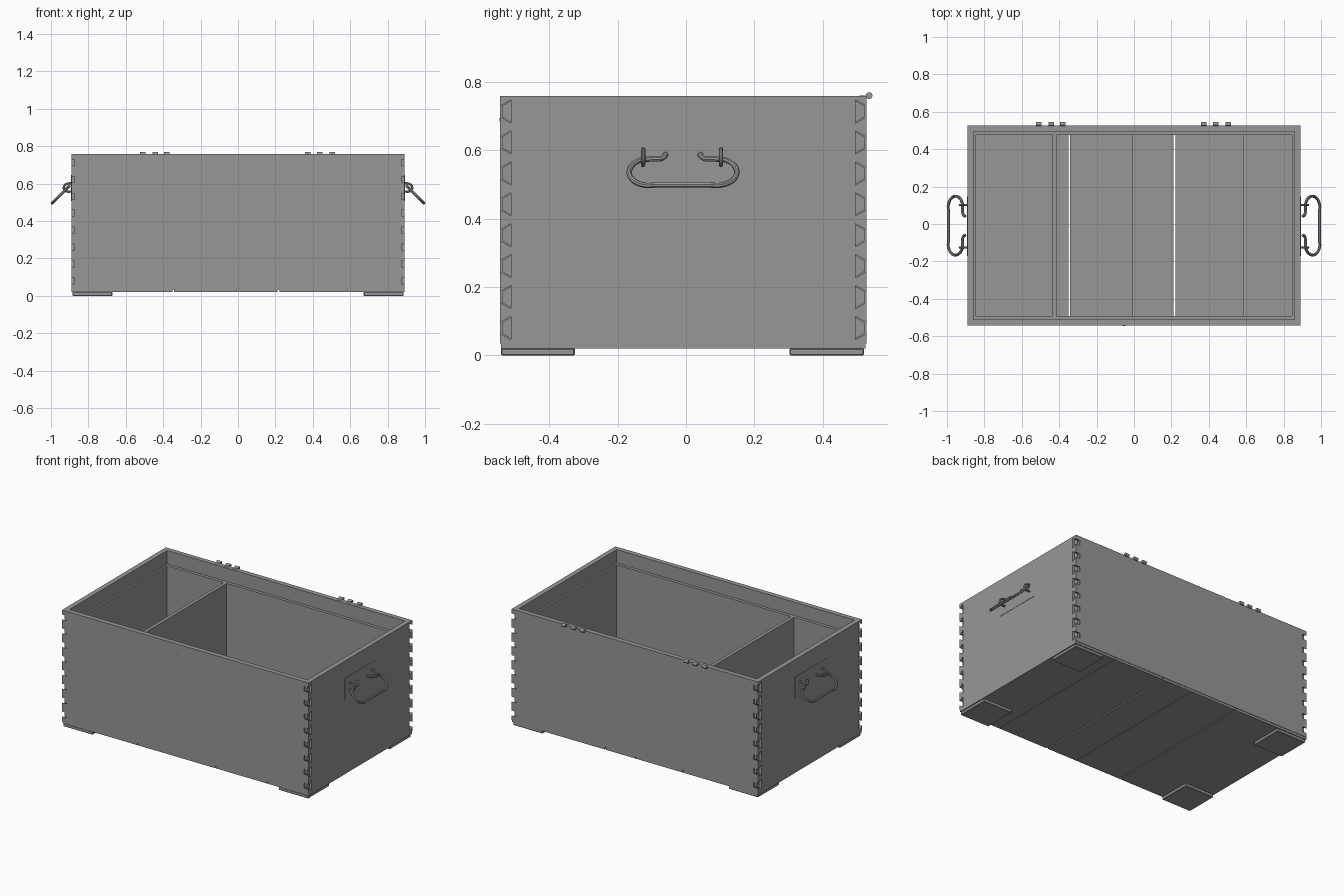
import bpy, bmesh, math
from mathutils import Matrix

if "Cube" in bpy.data.objects:
    bpy.data.objects.remove(bpy.data.objects["Cube"])

X, YF, YB = 0.89, -0.543, 0.527      # outer faces of the crate
ZB, ZT, T = 0.035, 0.758, 0.032      # wall bottom, wall top, wall thickness
LEDGE = 0.67                         # height of the inner ledge
N = 8                                # dovetail pins per corner

dark = bpy.data.materials.new("dark_grey")
dark.diffuse_color = (0.31, 0.31, 0.31, 1)
dark.use_nodes = True
dark.node_tree.nodes["Principled BSDF"].inputs["Base Color"].default_value = dark.diffuse_color


def finish(name, bm, bevel=0.0):
    bmesh.ops.recalc_face_normals(bm, faces=bm.faces)
    me = bpy.data.meshes.new(name)
    bm.to_mesh(me)
    bm.free()
    me.materials.append(dark)
    ob = bpy.data.objects.new(name, me)
    bpy.context.collection.objects.link(ob)
    if bevel:
        m = ob.modifiers.new("bevel", 'BEVEL')
        m.width, m.segments = bevel, 1
    return ob


def prism(bm, pts, x0, x1):
    """Extrude a y-z outline along x."""
    a = [bm.verts.new((x0, y, z)) for y, z in pts]
    b = [bm.verts.new((x1, y, z)) for y, z in pts]
    bm.faces.new(a)
    bm.faces.new(b[::-1])
    for i in range(len(pts)):
        j = (i + 1) % len(pts)
        bm.faces.new((a[i], a[j], b[j], b[i]))


def add_box(bm, x0, x1, y0, y1, z0, z1):
    prism(bm, [(y0, z0), (y1, z0), (y1, z1), (y0, z1)], x0, x1)


def box(name, *dims, bevel=0.0):
    bm = bmesh.new()
    add_box(bm, *dims)
    return finish(name, bm, bevel)


def tube(name, pts, radius):
    cu = bpy.data.curves.new(name, 'CURVE')
    cu.dimensions = '3D'
    cu.bevel_depth, cu.bevel_resolution = radius, 2
    cu.resolution_u, cu.use_fill_caps = 4, True
    cu.materials.append(dark)
    sp = cu.splines.new('BEZIER')
    sp.bezier_points.add(len(pts) - 1)
    for bp, p in zip(sp.bezier_points, pts):
        bp.co = p
        bp.handle_left_type = bp.handle_right_type = 'AUTO'
    ob = bpy.data.objects.new(name, cu)
    bpy.context.collection.objects.link(ob)
    return ob


# Dovetail layout: narrow at the outer edge, wide at the shoulder
step = (ZT - ZB) / N
centres = [ZB + step * (k + 0.5) for k in range(N)]
NARROW, WIDE = 0.016, 0.034


def socket_edge(y_out, y_in):
    pts = [(y_out, ZB)]
    for c in centres:
        pts += [(y_out, c - NARROW), (y_in, c - WIDE), (y_in, c + WIDE), (y_out, c + NARROW)]
    return pts + [(y_out, ZT)]


# End walls with dovetail sockets
for side, s in (("left", -1), ("right", 1)):
    bm = bmesh.new()
    outline = socket_edge(YF, YF + T) + socket_edge(YB, YB - T)[::-1]
    prism(bm, outline, s * (X - T), s * X)
    finish(side + "_end_wall", bm)

# Front and back walls with recessed pins
for name, yo, d in (("front_wall", YF, 1), ("back_wall", YB, -1)):
    bm = bmesh.new()
    add_box(bm, -X + T, X - T, yo, yo + d * T, ZB, ZT)
    for s in (-1, 1):
        for c in centres:
            prism(bm, [(yo + d * 0.006, c - NARROW), (yo + d * T, c - WIDE + 0.002),
                       (yo + d * T, c + WIDE - 0.002), (yo + d * 0.006, c + NARROW)],
                  s * (X - T), s * (X - 0.015))
    finish(name, bm)

# Inner lining that forms the ledge for the lid
xi, yf, yb, L = X - T, YF + T, YB - T, 0.02
box("front_lining", -xi, xi, yf, yf + L, ZB, LEDGE)
box("back_lining", -xi, xi, yb - L, yb, ZB, LEDGE)
for side, s in (("left", -1), ("right", 1)):
    x0, x1 = sorted((s * (xi - 0.012), s * xi))
    box(side + "_lining", x0, x1, yf + L, yb - L, ZB, LEDGE)

# Divider panel
box("divider", -0.436, -0.414, yf + L, yb - L, ZB, LEDGE)

# Floor boards with open gaps
for i, (a, b) in enumerate([(-X, -0.349), (-0.342, -0.006), (-0.004, 0.212),
                            (0.221, 0.588), (0.59, X)]):
    box(f"floor_board_{i + 1}", a, b, YF + 0.003, YB - 0.003, 0.02, ZB)

# Corner feet
for sx, side in ((-1, "left"), (1, "right")):
    x0, x1 = sorted((sx * 0.672, sx * 0.885))
    box(side + "_front_foot", x0, x1, -0.54, -0.325, 0, 0.021, bevel=0.003)
    box(side + "_back_foot", x0, x1, 0.303, 0.52, 0, 0.021, bevel=0.003)

# Hinge knuckles and leaves on the back rim
for side, xs in (("left", (-0.51, -0.443, -0.38)), ("right", (0.372, 0.437, 0.505))):
    bm = bmesh.new()
    for x in xs:
        rot = Matrix.Translation((x, 0.535, ZT + 0.001)) @ Matrix.Rotation(math.pi / 2, 4, 'Y')
        bmesh.ops.create_cone(bm, cap_ends=True, segments=12, radius1=0.01, radius2=0.01,
                              depth=0.029, matrix=rot)
        add_box(bm, x - 0.014, x + 0.014, YB - 0.02, 0.535, ZT - 0.004, ZT + 0.001)
    finish(side + "_hinge", bm)

# Hanging handles: backing plate, two staples and a bent open ring
ring = [(-0.058, 0.588), (-0.07, 0.576), (-0.1, 0.574), (-0.135, 0.57), (-0.163, 0.547),
        (-0.16, 0.518), (-0.125, 0.498), (-0.085, 0.498), (0.065, 0.498), (0.105, 0.498),
        (0.142, 0.518), (0.146, 0.547), (0.118, 0.57), (0.08, 0.574), (0.052, 0.576),
        (0.04, 0.588)]
staple = [(0.88, 0.6), (0.912, 0.6), (0.93, 0.585), (0.926, 0.563), (0.88, 0.558)]
for side, s in (("left", -1), ("right", 1)):
    x0, x1 = sorted((s * (X - 0.005), s * (X + 0.002)))
    box(side + "_handle_plate", x0, x1, -0.172, 0.147, 0.508, 0.645)
    tube(side + "_handle_ring", [(s * (0.992 - (z - 0.498)), y, z) for y, z in ring], 0.008)
    for i, y in enumerate((-0.125, 0.102)):
        tube(f"{side}_handle_staple_{i + 1}", [(s * x, y, z) for x, z in staple], 0.006)

# Small catch nail on the front
box("front_nail", -0.06, -0.045, YF - 0.002, YF + 0.01, 0.683, 0.693)

# Turn the curves into smooth meshes
for ob in [o for o in bpy.context.scene.objects if o.type == 'CURVE']:
    bpy.ops.object.select_all(action='DESELECT')
    ob.select_set(True)
    bpy.context.view_layer.objects.active = ob
    bpy.ops.object.convert(target='MESH')
    bpy.ops.object.shade_smooth_by_angle()
